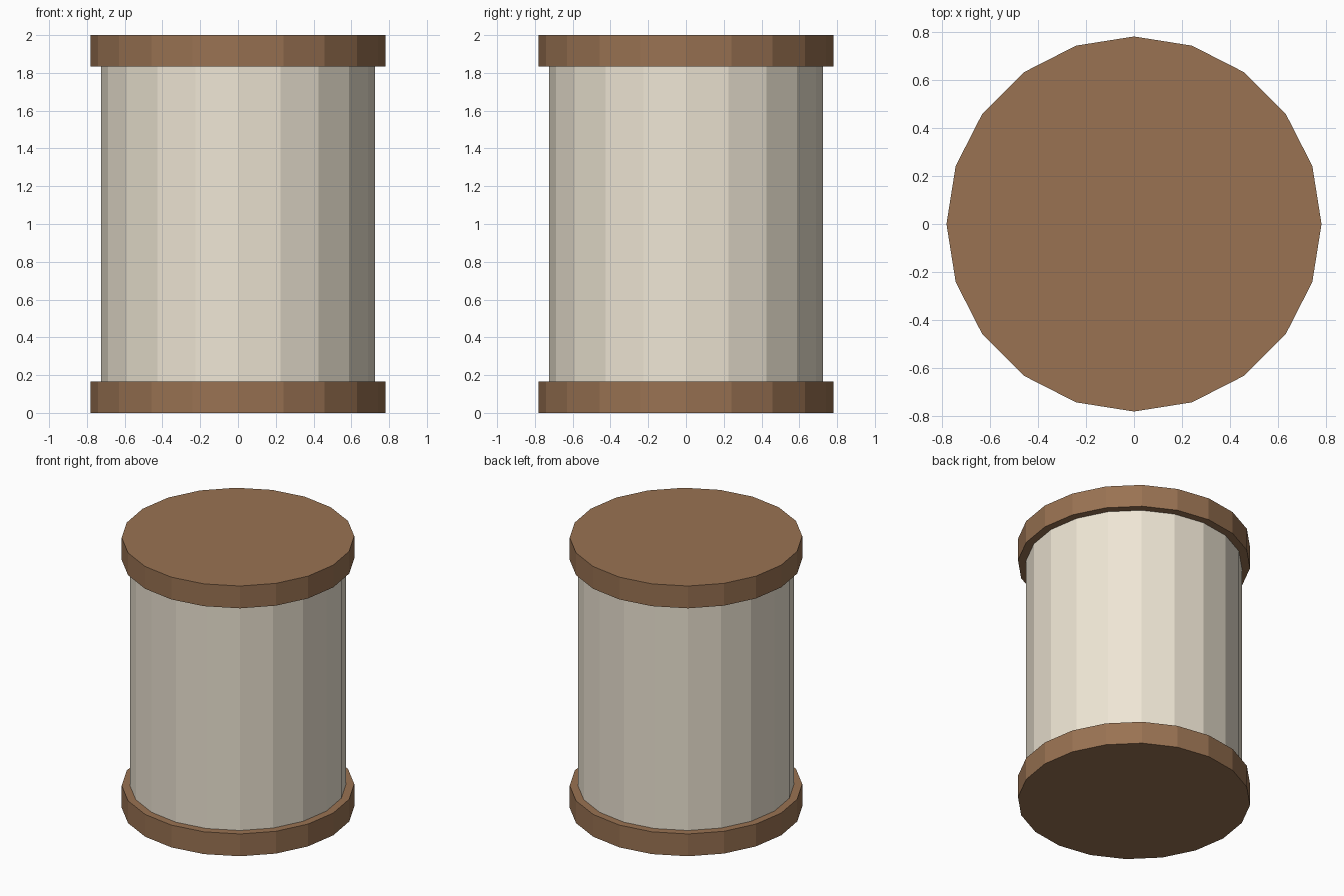
import bpy

if "Cube" in bpy.data.objects:
    bpy.data.objects.remove(bpy.data.objects["Cube"])

SIDES = 20
HEIGHT = 2.0
CAP = 0.165


def material(name, color):
    mat = bpy.data.materials.new(name)
    mat.diffuse_color = color
    mat.use_nodes = True
    mat.node_tree.nodes["Principled BSDF"].inputs["Base Color"].default_value = mat.diffuse_color
    return mat


def drum(name, radius, z0, z1, mat):
    # Flat-sided cylinder between two heights, one vertex on the +y axis
    bpy.ops.mesh.primitive_cylinder_add(
        vertices=SIDES, radius=radius, depth=z1 - z0, location=(0, 0, (z0 + z1) / 2))
    obj = bpy.context.object
    obj.name = name
    obj.data.materials.append(mat)
    return obj


wood = material("wood", (0.32, 0.17, 0.085, 1))
cream = material("cream", (0.86, 0.79, 0.66, 1))

# Wooden end caps
drum("bottom_cap", 0.78, 0, CAP, wood)
drum("top_cap", 0.78, HEIGHT - CAP, HEIGHT, wood)

# Cream body between the caps
drum("body", 0.725, CAP, HEIGHT - CAP, cream)
